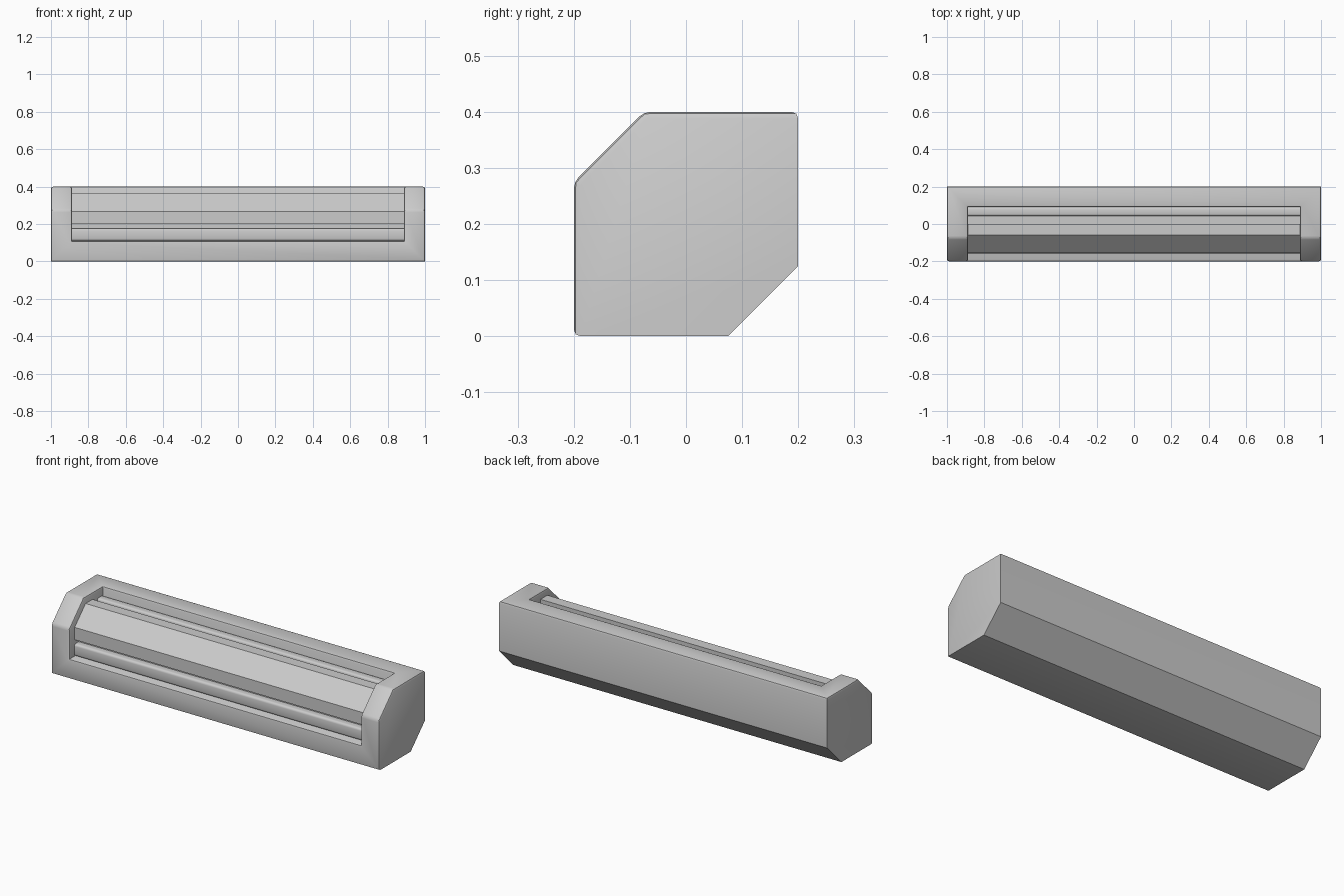
import bpy, bmesh
from mathutils import Vector

cube = bpy.data.objects.get("Cube")
if cube:
    bpy.data.objects.remove(cube, do_unlink=True)

grey = bpy.data.materials.new("plain grey")
grey.use_nodes = True
tone = (0.6, 0.6, 0.6, 1)
grey.diffuse_color = tone
grey.node_tree.nodes["Principled BSDF"].inputs["Base Color"].default_value = tone

INNER = 0.887   # half length of the recess
RAIL = 0.11     # thickness of the frame rails


def prism(name, profile, half):
    """Extrude a (y, z) outline along x, from -half to half."""
    bm = bmesh.new()
    face = bm.faces.new([bm.verts.new((-half, y, z)) for y, z in profile])
    out = bmesh.ops.extrude_face_region(bm, geom=[face])
    verts = [v for v in out["geom"] if isinstance(v, bmesh.types.BMVert)]
    bmesh.ops.translate(bm, verts=verts, vec=(2 * half, 0, 0))
    bmesh.ops.recalc_face_normals(bm, faces=bm.faces[:])
    mesh = bpy.data.meshes.new(name)
    bm.to_mesh(mesh)
    bm.free()
    mesh.materials.append(grey)
    obj = bpy.data.objects.new(name, mesh)
    bpy.context.collection.objects.link(obj)
    return obj


def smooth(obj, angle):
    bpy.ops.object.select_all(action="DESELECT")
    obj.select_set(True)
    bpy.context.view_layer.objects.active = obj
    bpy.ops.object.shade_smooth_by_angle(angle=angle)


def bevel(obj, rule, width, segments):
    bm = bmesh.new()
    bm.from_mesh(obj.data)
    edges = [e for e in bm.edges if rule(e)]
    bmesh.ops.bevel(bm, geom=edges, offset=width, offset_type="OFFSET",
                    segments=segments, profile=0.5, affect="EDGES", clamp_overlap=True)
    bm.to_mesh(obj.data)
    bm.free()


# Frame: chamfered block with an open recess cut through the front and top
frame = prism("frame", [(-0.2, 0), (-0.2, 0.275), (-0.075, 0.4), (0.2, 0.4),
                        (0.2, 0.125), (0.075, 0)], 1)
cutter = prism("recess_cutter", [(-0.4, RAIL), (-0.4, 0.6), (0.09, 0.6), (0.09, RAIL)], INNER)
cut = frame.modifiers.new("recess", "BOOLEAN")
cut.operation = "DIFFERENCE"
cut.object = cutter
cut.solver = "EXACT"
bpy.context.view_layer.update()
cut_mesh = bpy.data.meshes.new_from_object(
    frame.evaluated_get(bpy.context.evaluated_depsgraph_get()))
frame.modifiers.clear()
frame.data = cut_mesh
bpy.data.objects.remove(cutter, do_unlink=True)


def outward(face):
    """Front, sloped and top faces on the outer shell."""
    c, n = face.calc_center_median(), face.normal
    front = n.y < -0.9 and c.y < -0.19
    top = n.z > 0.9 and c.z > 0.39
    return front or top or n.dot(Vector((0, -0.707, 0.707))) > 0.9


bevel(frame, lambda e: any(outward(f) for f in e.link_faces), 0.012, 2)
smooth(frame, 0.6)

# Faceted core bar filling the recess, stepped down for the grooves
core = prism("core_bar", [(-0.155, 0.2), (-0.155, 0.268), (-0.06, 0.363), (0, 0.363),
                          (0, 0.32), (0.09, 0.32), (0.09, RAIL), (-0.12, RAIL),
                          (-0.12, 0.2)], INNER)
smooth(core, 0.3)

# Rounded strips beside the core bar, one above and one in front
strips = {"upper_strip": (0.042, 0.09, 0.30, 0.352),
          "front_strip": (-0.157, -0.10, RAIL, 0.176)}
for name, (y0, y1, z0, z1) in strips.items():
    strip = prism(name, [(y0, z0), (y0, z1), (y1, z1), (y1, z0)], INNER)
    bevel(strip, lambda e: abs(e.verts[0].co.x - e.verts[1].co.x) > 1, 0.012, 3)
    smooth(strip, 0.6)
